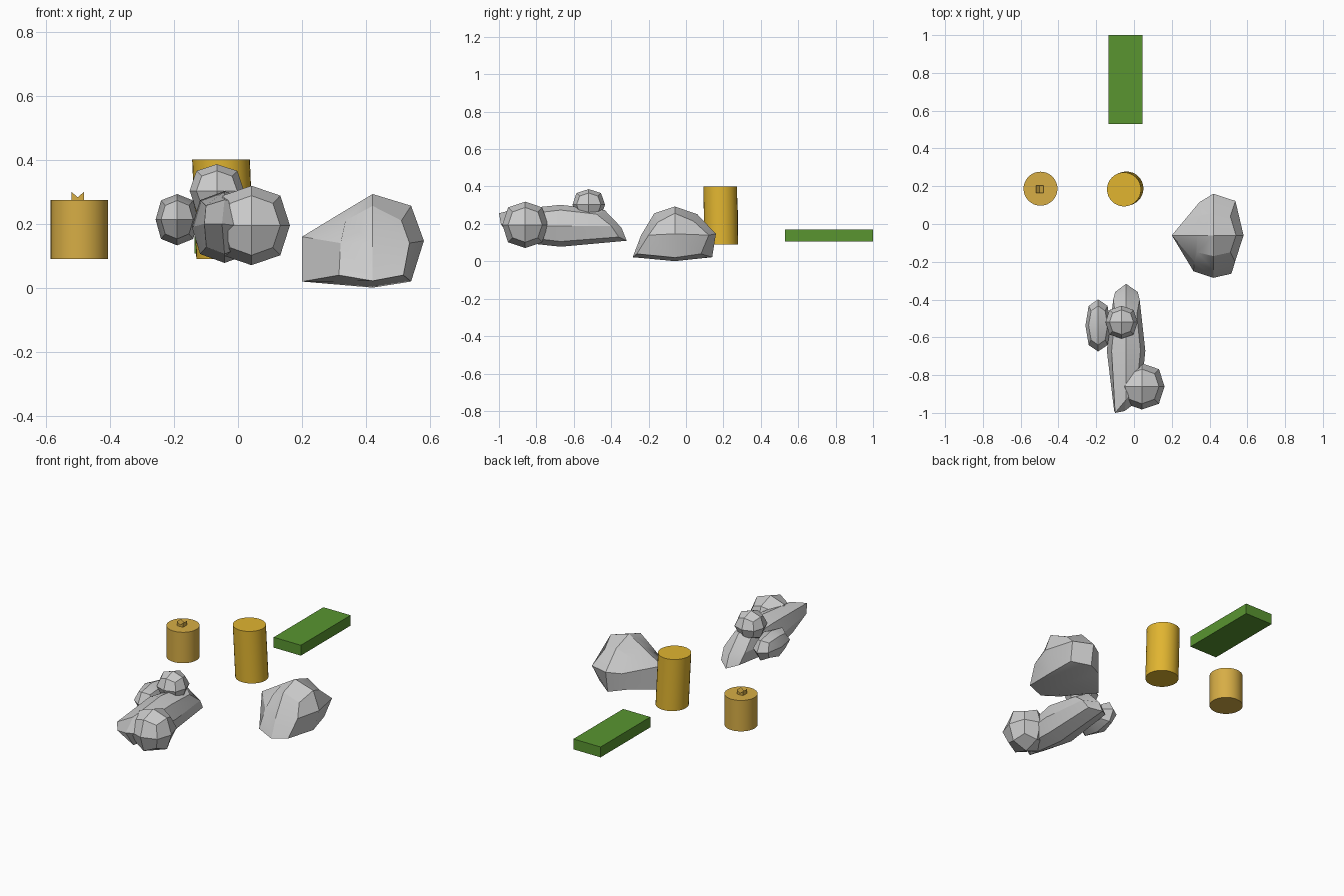
import bpy, bmesh, math
from mathutils import Vector

if "Cube" in bpy.data.objects:
    bpy.data.objects.remove(bpy.data.objects["Cube"])


def finish(bm, name, color=None, angle=None):
    bmesh.ops.recalc_face_normals(bm, faces=bm.faces[:])
    mesh = bpy.data.meshes.new(name)
    bm.to_mesh(mesh)
    bm.free()
    ob = bpy.data.objects.new(name, mesh)
    bpy.context.collection.objects.link(ob)
    if color:
        mat = bpy.data.materials.new(name + "_colour")
        mat.diffuse_color = (*color, 1)
        mat.use_nodes = True
        mat.node_tree.nodes["Principled BSDF"].inputs["Base Color"].default_value = mat.diffuse_color
        mesh.materials.append(mat)
    if angle:
        bpy.ops.object.select_all(action='DESELECT')
        ob.select_set(True)
        bpy.context.view_layer.objects.active = ob
        bpy.ops.object.shade_smooth_by_angle(angle=math.radians(angle))
    return ob


def rock(name, center, half, moved=None):
    """Once-subdivided, rounded cube; 'moved' places single grid points."""
    moved = moved or {}
    bm = bmesh.new()
    bmesh.ops.create_cube(bm, size=2)
    bmesh.ops.subdivide_edges(bm, edges=bm.edges[:], cuts=1, use_grid_fill=True)
    for v in bm.verts:
        key = tuple(round(c) for c in v.co)
        k = (0, 1, 0.75, 5 / 9)[sum(abs(c) for c in key)]
        v.co = moved.get(key) or Vector(
            [center[i] + key[i] * half[i] * k for i in range(3)])
    return finish(bm, name, angle=25)


def cylinder(name, center, r, z0, z1, color, lean=(0, 0)):
    """Upright cylinder; 'lean' shifts the bottom ring."""
    bm = bmesh.new()
    bmesh.ops.create_cone(bm, cap_ends=True, segments=32, radius1=r, radius2=r,
                          depth=1)
    for v in bm.verts:
        low = v.co.z < 0
        v.co.x += center[0] + (lean[0] if low else 0)
        v.co.y += center[1] + (lean[1] if low else 0)
        v.co.z = z0 if low else z1
    return finish(bm, name, color, 30)


# Large boulder, flat underneath with a drawn-out left side
rock("large_boulder", (0.42, -0.06, 0.147), (0.16, 0.22, 0.146), {
    (-1, 0, 0): (0.20, -0.06, 0.16), (-1, 0, -1): (0.20, -0.06, 0.02),
    (-1, 0, 1): (0.335, -0.06, 0.242),
    (-1, 1, 0): (0.346, 0.115, 0.14), (-1, -1, 0): (0.32, -0.20, 0.14),
    (-1, 1, 1): (0.325, 0.04, 0.21), (-1, -1, 1): (0.335, -0.15, 0.21),
    (1, 1, 1): (0.51, 0.04, 0.215), (1, -1, 1): (0.51, -0.15, 0.21),
    (0, 1, 1): (0.42, 0.06, 0.252), (0, -1, 1): (0.42, -0.17, 0.256),
    (0, -1, 0): (0.42, -0.24, 0.14), (1, -1, 0): (0.535, -0.20, 0.14),
    (1, 1, 0): (0.537, 0.122, 0.14),
    (1, 0, -1): (0.54, -0.06, 0.02), (0, -1, -1): (0.42, -0.285, 0.022),
    (0, 1, -1): (0.42, 0.14, 0.022),
    (1, -1, -1): (0.516, -0.263, 0.04), (-1, -1, -1): (0.315, -0.25, 0.04),
    (1, 1, -1): (0.515, 0.08, 0.04), (-1, 1, -1): (0.32, 0.08, 0.04)})

# Long boulder with the cluster around it
rock("long_boulder", (-0.042, -0.67, 0.19), (0.102, 0.345, 0.112), {
    (0, -1, 0): (-0.05, -0.99, 0.20), (-1, -1, 0): (-0.105, -0.99, 0.20),
    (-1, -1, 1): (-0.10, -1.0, 0.257), (0, -1, 1): (-0.042, -0.93, 0.275),
    (0, 1, -1): (-0.042, -0.317, 0.11), (0, 1, 0): (-0.042, -0.345, 0.18),
    (0, 1, 1): (-0.042, -0.435, 0.274),
    (1, 1, -1): (0.02, -0.36, 0.13), (-1, 1, -1): (-0.10, -0.36, 0.13),
    (1, 1, 0): (0.03, -0.40, 0.19), (-1, 1, 0): (-0.11, -0.40, 0.19)})
rock("left_stone", (-0.19, -0.537, 0.213), (0.067, 0.138, 0.08))
rock("top_stone", (-0.066, -0.52, 0.303), (0.085, 0.087, 0.083))
rock("right_stone", (0.042, -0.86, 0.195), (0.12, 0.122, 0.124))

# Two gold cylinders
gold, pale = (0.75, 0.46, 0.03), (0.68, 0.42, 0.06)
cylinder("short_cylinder", (-0.495, 0.187), 0.09, 0.09, 0.275, pale)
cylinder("tall_cylinder", (-0.053, 0.183), 0.09, 0.09, 0.40, gold, (0.013, 0.005))

# Small notched knob on the short cylinder
bm = bmesh.new()
profile = [(-0.02, 0.27), (0.02, 0.27), (0.02, 0.30), (0, 0.283), (-0.02, 0.30)]
face = bm.faces.new([bm.verts.new((-0.5 + x, 0.165, z)) for x, z in profile])
ext = bmesh.ops.extrude_face_region(bm, geom=[face])["geom"]
bmesh.ops.translate(bm, vec=(0, 0.04, 0),
                    verts=[g for g in ext if isinstance(g, bmesh.types.BMVert)])
finish(bm, "knob", pale)

# Green slab
bm = bmesh.new()
bmesh.ops.create_cube(bm, size=1)
for v in bm.verts:
    v.co = Vector((v.co.x * 0.18 - 0.045, v.co.y * 0.47 + 0.765,
                   v.co.z * 0.062 + 0.138))
finish(bm, "green_slab", (0.10, 0.30, 0.03))
